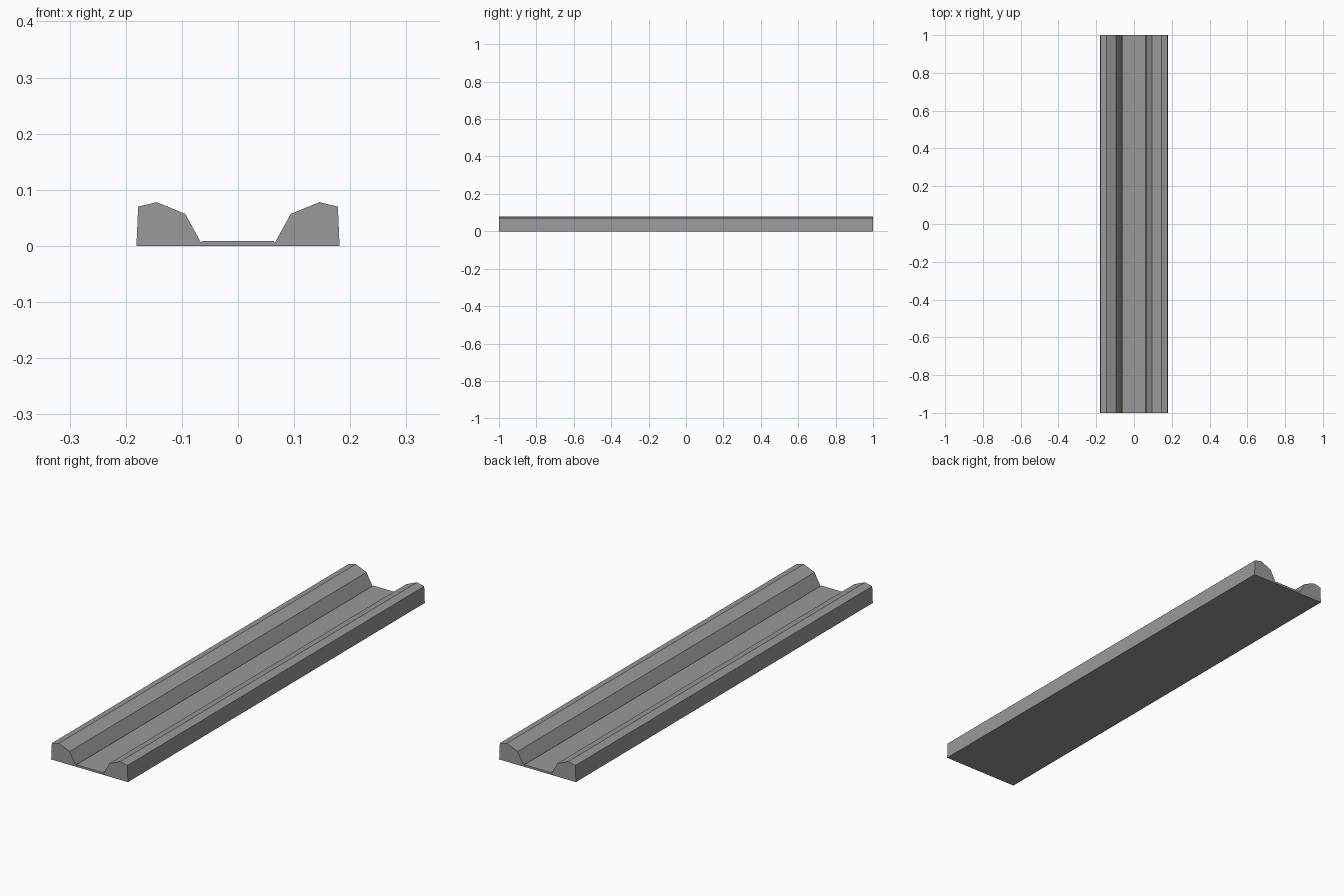
import bpy
import bmesh

cube = bpy.data.objects.get("Cube")
if cube:
    bpy.data.objects.remove(cube, do_unlink=True)

LENGTH = 2.0

# Single grey material
grey = bpy.data.materials.new("mid_grey")
grey.use_nodes = True
colour = (0.32, 0.32, 0.32, 1.0)
grey.diffuse_color = colour
grey.node_tree.nodes["Principled BSDF"].inputs["Base Color"].default_value = colour

# Left half of the cross-section (x, z), from outer foot to channel floor
half = [
    (0.181, 0.0),     # outer foot
    (0.178, 0.07),    # outer shoulder
    (0.145, 0.078),   # ridge
    (0.094, 0.057),   # inner shoulder
    (0.066, 0.006),   # gutter beside the floor
    (0.062, 0.009),   # floor edge
]
profile = half + [(-x, z) for x, z in reversed(half)]

# Channel with two raised kerbs: extrude the mirrored section along y
bm = bmesh.new()
section = bm.faces.new([bm.verts.new((x, -LENGTH / 2, z)) for x, z in profile])
result = bmesh.ops.extrude_face_region(bm, geom=[section], use_keep_orig=True)
far_verts = [v for v in result["geom"] if isinstance(v, bmesh.types.BMVert)]
bmesh.ops.translate(bm, verts=far_verts, vec=(0, LENGTH, 0))
bmesh.ops.recalc_face_normals(bm, faces=bm.faces)

mesh = bpy.data.meshes.new("kerbed_channel")
bm.to_mesh(mesh)
bm.free()
mesh.materials.append(grey)
channel = bpy.data.objects.new("kerbed_channel", mesh)
bpy.context.collection.objects.link(channel)
